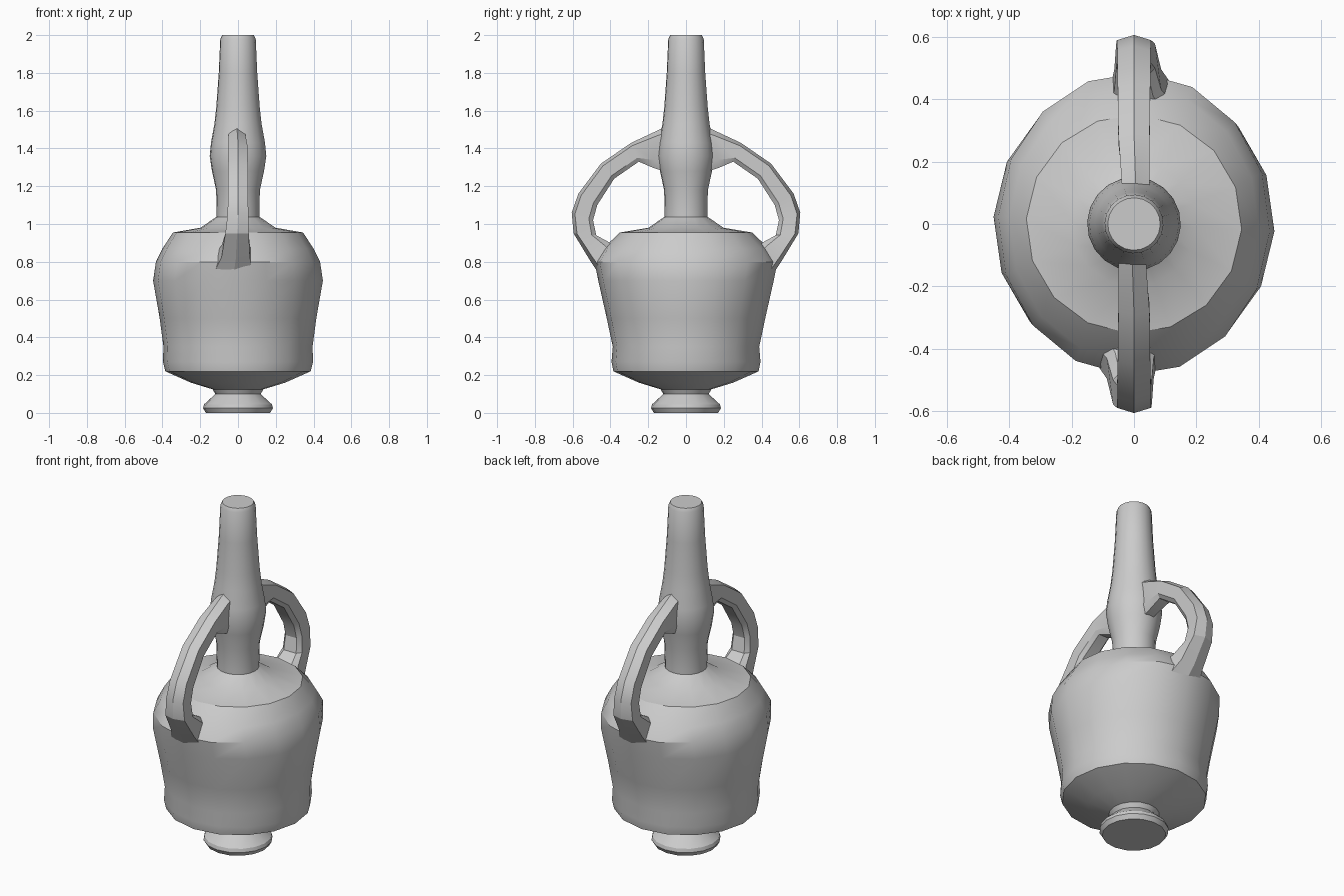
import bpy, bmesh, math

cube = bpy.data.objects.get("Cube")
if cube:
    bpy.data.objects.remove(cube, do_unlink=True)

clay = bpy.data.materials.new("grey clay")
clay.use_nodes = True
clay.diffuse_color = (0.6, 0.6, 0.6, 1)
clay.node_tree.nodes["Principled BSDF"].inputs["Base Color"].default_value = (0.6, 0.6, 0.6, 1)


def loft(name, rings, angle):
    """Skin a list of closed rings, cap both ends, shade smooth below the angle."""
    bm = bmesh.new()
    rows = [[bm.verts.new(p) for p in ring] for ring in rings]
    n = len(rows[0])
    for a, b in zip(rows, rows[1:]):
        for i in range(n):
            j = (i + 1) % n
            bm.faces.new((a[i], a[j], b[j], b[i]))
    bm.faces.new(rows[0][::-1])
    bm.faces.new(rows[-1])
    bmesh.ops.recalc_face_normals(bm, faces=bm.faces)
    mesh = bpy.data.meshes.new(name)
    bm.to_mesh(mesh)
    bm.free()
    mesh.materials.append(clay)
    obj = bpy.data.objects.new(name, mesh)
    bpy.context.collection.objects.link(obj)
    bpy.ops.object.select_all(action="DESELECT")
    obj.select_set(True)
    bpy.context.view_layer.objects.active = obj
    bpy.ops.object.shade_smooth_by_angle(angle=math.radians(angle))
    return obj


def turned(name, profile, sides=16, angle=32):
    """Profile rows are x radius, y radius, height."""
    turn = [math.tau * i / sides - 0.05 for i in range(sides)]
    return loft(name, [[(rx * math.cos(t), ry * math.sin(t), z) for t in turn]
                       for rx, ry, z in profile], angle)


# Foot and belly, slightly deeper than wide where the handles join
turned("body", [
    (.17, .17, 0), (.185, .185, .025), (.18, .18, .045), (.12, .12, .1),
    (.135, .135, .125), (.25, .25, .16), (.385, .385, .22), (.398, .395, .27),
    (.395, .388, .35), (.415, .42, .5), (.45, .465, .7), (.435, .485, .8),
    (.4, .44, .87), (.345, .35, .955), (.2, .2, .98), (.115, .115, 1.037)])

# Long neck with a swelling at the handle level and a closed top
turned("neck", [(r, r, z) for r, z in [
    (.113, .97), (.113, 1.06), (.116, 1.18), (.138, 1.28), (.15, 1.36),
    (.143, 1.43), (.125, 1.53), (.115, 1.62), (.102, 1.8), (.094, 1.98),
    (.084, 2)]], sides=20)

# Handle stations: outer y, outer z, inner y, inner z, half width, sideways shift
STATIONS = [
    (.09, 1.525, .09, 1.27, .042, .005), (.14, 1.5, .18, 1.3, .045, .005),
    (.29, 1.43, .25, 1.33, .05, 0), (.45, 1.32, .38, 1.24, .052, 0),
    (.57, 1.16, .47, 1.1, .053, 0), (.605, 1.06, .492, 1.02, .055, 0),
    (.595, .95, .475, .94, .062, .005), (.51, .81, .41, .905, .075, .012),
    (.43, .69, .35, .85, .11, .03)]


def handle(name, side):
    rings = []
    for oy, oz, iy, iz, w, shift in STATIONS:
        # Ridged outside, flat inside
        section = [(0, 0), (w, .15), (w, .8), (.65 * w, 1),
                   (-.65 * w, 1), (-w, .8), (-w, .15)]
        rings.append([(side * (x + shift), side * (oy + (iy - oy) * t),
                       oz + (iz - oz) * t) for x, t in section])
    return loft(name, rings, 25)


handle("front_handle", -1)
handle("back_handle", 1)
